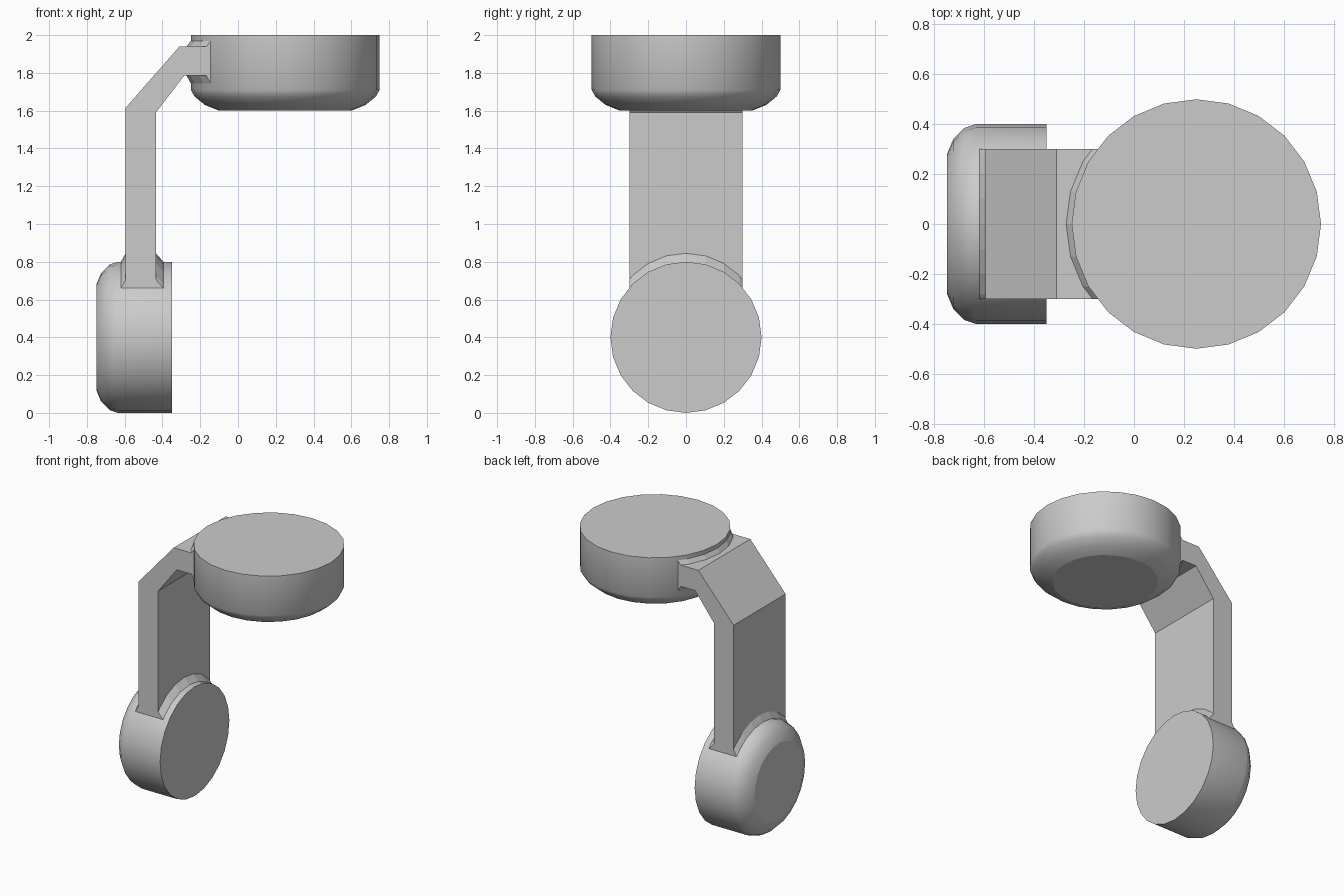
import bpy
import bmesh
from math import sin, cos, radians, sqrt, tau
from mathutils import Vector

if "Cube" in bpy.data.objects:
    bpy.data.objects.remove(bpy.data.objects["Cube"])

SIDES = 24
HALF_W = 0.30  # half width of the bracket in y


def add_object(name, bm):
    bmesh.ops.recalc_face_normals(bm, faces=bm.faces)
    mesh = bpy.data.meshes.new(name)
    bm.to_mesh(mesh)
    bm.free()
    obj = bpy.data.objects.new(name, mesh)
    bpy.context.collection.objects.link(obj)
    return obj


def make_pad(name, profile, place):
    """Lathe (radius, height) points; place maps (u, v, height) to 3D."""
    bm = bmesh.new()
    rings = []
    for r, h in profile:
        rings.append([bm.verts.new(place(r * cos(tau * i / SIDES), r * sin(tau * i / SIDES), h))
                      for i in range(SIDES)])
    for a, b in zip(rings, rings[1:]):
        for i in range(SIDES):
            j = (i + 1) % SIDES
            bm.faces.new((a[i], a[j], b[j], b[i])).smooth = True
    bm.faces.new(rings[0])
    bm.faces.new(rings[-1])
    return add_object(name, bm)


def depth(radius, y):
    """Distance from the axis to the faceted pad wall at offset y."""
    step = radians(360 / SIDES)
    for i in range(SIDES // 4):
        y0, y1 = radius * sin(i * step), radius * sin((i + 1) * step)
        if abs(y) <= y1 + 1e-9:
            t = (abs(y) - y0) / (y1 - y0)
            return radius * ((1 - t) * cos(i * step) + t * cos((i + 1) * step))
    return 0.0


# Round pads, each with one rounded rim
make_pad("upper_pad", [(0.35, 1.60), (0.425, 1.63), (0.48, 1.675), (0.50, 1.71), (0.50, 2.0)],
         lambda u, v, h: Vector((0.25 + u, v, h)))
make_pad("lower_pad", [(0.28, -0.75), (0.34, -0.725), (0.385, -0.68), (0.40, -0.635), (0.40, -0.35)],
         lambda u, v, h: Vector((h, v, 0.40 + u)))

# Bent bracket: one cross-section per y station, its flared ends following the pad walls
stations = {-HALF_W, HALF_W}
for radius in (0.50, 0.40):
    for k in range(-3, 4):
        y = round(radius * sin(radians(15 * k)), 5)
        if abs(y) < HALF_W:
            stations.add(y)

bm = bmesh.new()
sections = []
for y in sorted(stations):
    x_wall = 0.25 - depth(0.50, y)
    z_wall = 0.40 + depth(0.40, y)
    x_flare, z_flare = x_wall - 0.022, z_wall + 0.045
    section = [(-0.62, z_wall), (-0.595, z_flare), (-0.595, 1.615),
               (-0.31, 1.94), (x_flare, 1.94), (x_wall, 1.97),
               (x_wall, 1.745), (x_flare, 1.785), (-0.285, 1.785),
               (-0.435, 1.59), (-0.435, z_flare), (-0.395, z_wall)]
    sections.append([bm.verts.new((x, y, z)) for x, z in section])
for a, b in zip(sections, sections[1:]):
    for i in range(len(a)):
        j = (i + 1) % len(a)
        bm.faces.new((a[i], a[j], b[j], b[i]))
bm.faces.new(sections[0])
bm.faces.new(sections[-1])
add_object("bent_bracket", bm)
